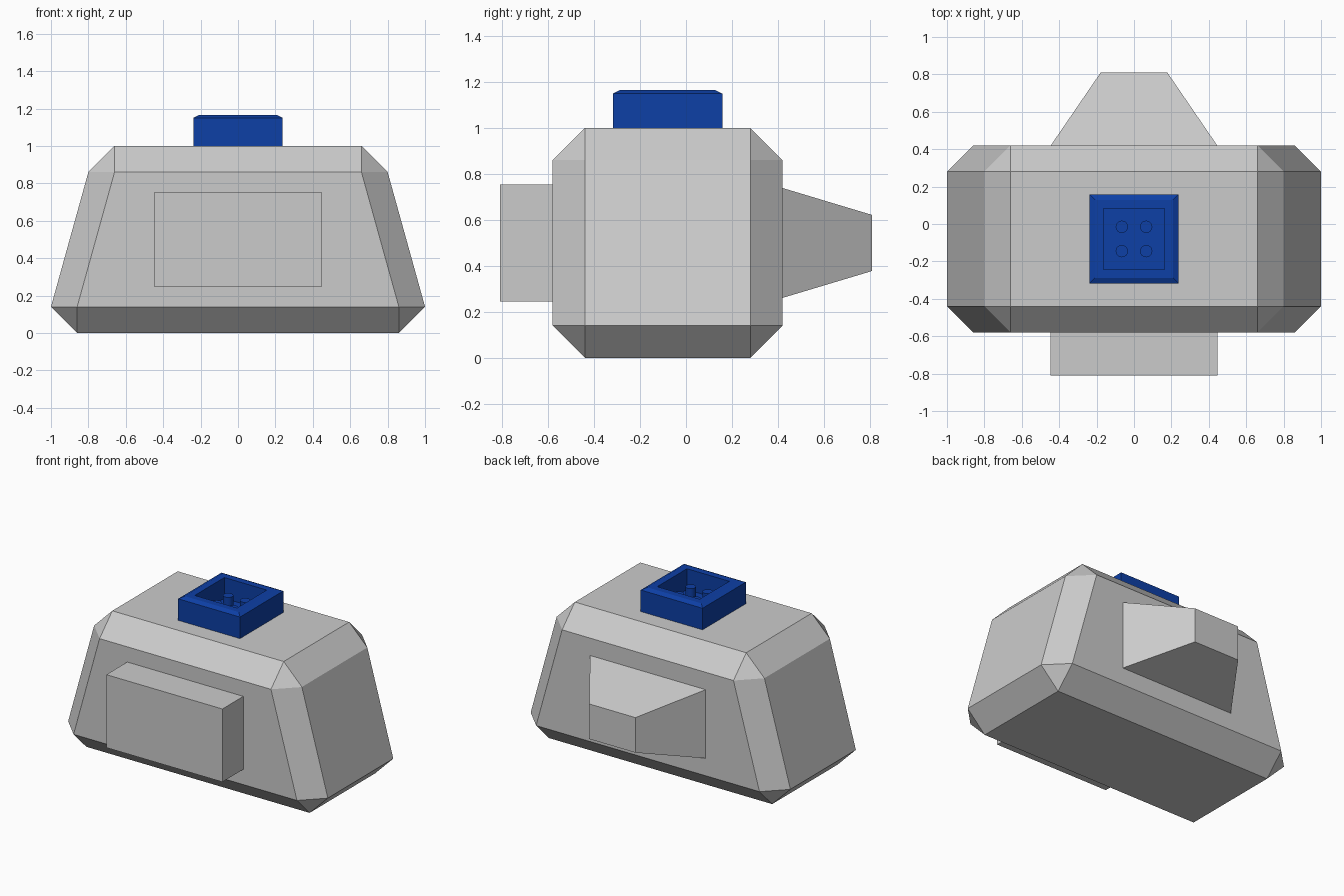
import bpy, bmesh, math
from mathutils import Matrix

if "Cube" in bpy.data.objects:
    bpy.data.objects.remove(bpy.data.objects["Cube"])

CY = -0.08   # depth centre of the body
CORNERS = [(-1, -1), (1, -1), (1, 1), (-1, 1)]


def add_object(name, bm, mat=None):
    bmesh.ops.recalc_face_normals(bm, faces=bm.faces[:])
    mesh = bpy.data.meshes.new(name)
    bm.to_mesh(mesh)
    bm.free()
    obj = bpy.data.objects.new(name, mesh)
    bpy.context.collection.objects.link(obj)
    if mat:
        mesh.materials.append(mat)
    return obj


def loft(name, loops, mat=None):
    """Bridge four-point loops in order and cap both ends."""
    bm = bmesh.new()
    rings = [[bm.verts.new(p) for p in loop] for loop in loops]
    for a, b in zip(rings, rings[1:]):
        for i in range(4):
            j = (i + 1) % 4
            bm.faces.new((a[i], a[j], b[j], b[i]))
    bm.faces.new(rings[0])
    bm.faces.new(rings[-1])
    return add_object(name, bm, mat)


def rect_y(hx, hz, y):
    return [(sx * hx, y, 0.5 + sz * hz) for sx, sz in CORNERS]


def square_z(h, z):
    return [(sx * h, CY + sy * h, z) for sx, sy in CORNERS]


blue = bpy.data.materials.new("blue")
blue.diffuse_color = (0.004, 0.05, 0.38, 1)
blue.use_nodes = True
blue.node_tree.nodes["Principled BSDF"].inputs["Base Color"].default_value = blue.diffuse_color

# Body: chamfered box whose upper half is drawn in along x
bm = bmesh.new()
bmesh.ops.create_cube(bm, size=1, matrix=Matrix.Translation((0, CY, 0.5)) @ Matrix.Diagonal((2, 1, 1, 1)))
bmesh.ops.bevel(bm, geom=bm.edges[:], offset=0.14, offset_type='OFFSET',
                segments=1, profile=0.5, affect='EDGES')
for v in bm.verts:
    if v.co.z > 0.5:
        v.co.x -= math.copysign(0.2, v.co.x)
add_object("body", bm)

# Front block and tapered back block
loft("front_block", [rect_y(0.447, 0.254, -0.81), rect_y(0.447, 0.254, -0.57)])
loft("back_taper", [rect_y(0.447, 0.24, 0.417), rect_y(0.178, 0.122, 0.81)])

# Open-topped socket with a slightly sloped rim
profile = [(0.238, 1.0), (0.238, 1.15), (0.208, 1.165), (0.163, 1.165), (0.163, 1.02)]
loft("socket", [square_z(h, z) for h, z in profile], blue)

# Four pins on the socket floor
for i, (sx, sy) in enumerate(CORNERS):
    bm = bmesh.new()
    bmesh.ops.create_cone(bm, cap_ends=True, segments=20, radius1=0.033, radius2=0.033, depth=0.09,
                          matrix=Matrix.Translation((sx * 0.065, CY + sy * 0.065, 1.06)))
    pin = add_object(f"pin_{i + 1}", bm, blue)
    bpy.ops.object.select_all(action='DESELECT')
    pin.select_set(True)
    bpy.context.view_layer.objects.active = pin
    bpy.ops.object.shade_smooth_by_angle(angle=math.radians(35))
